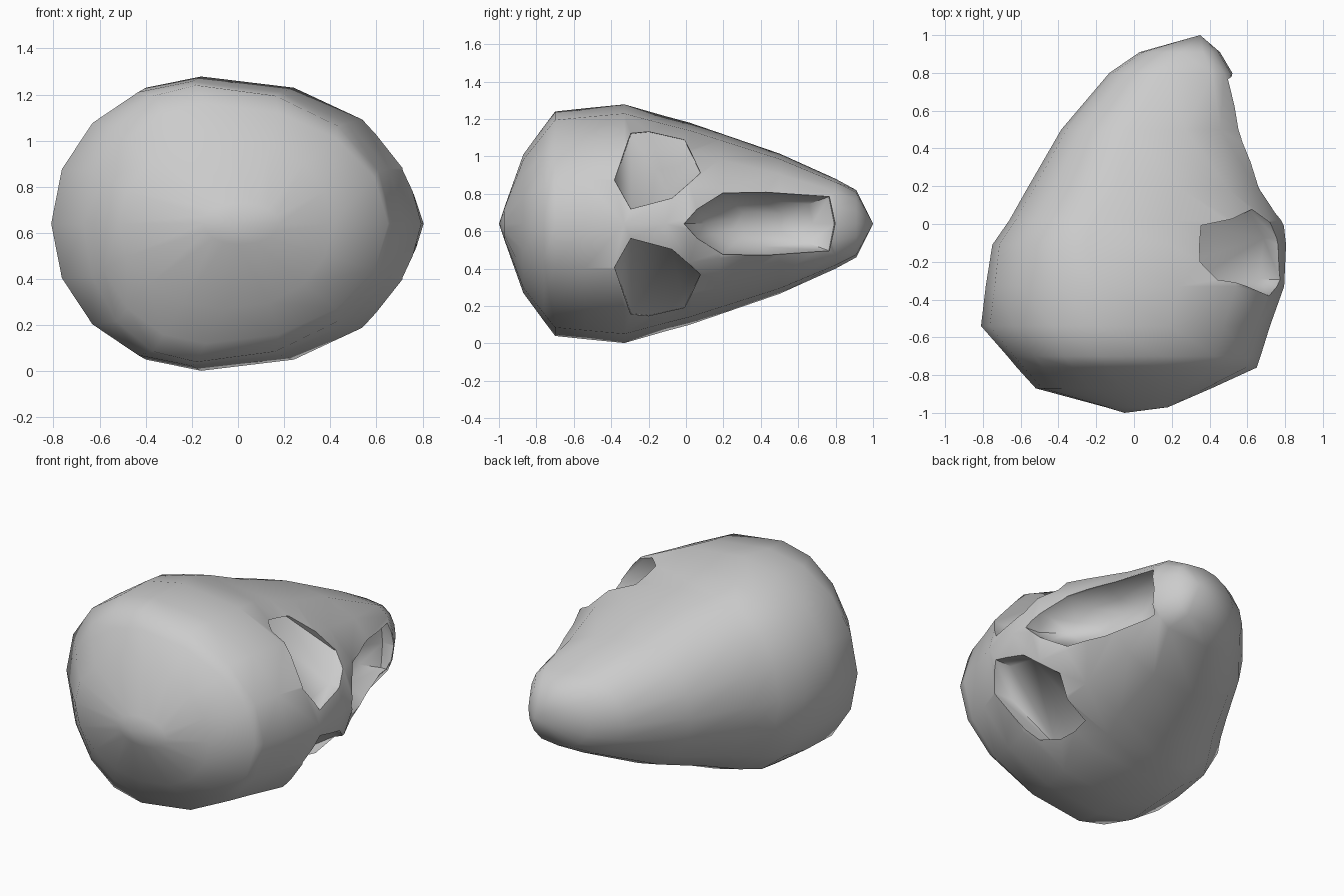
import bpy, bmesh, math

MID = 0.64   # height of the symmetry plane

cube = bpy.data.objects.get("Cube")
if cube:
    bpy.data.objects.remove(cube, do_unlink=True)

grey = bpy.data.materials.new("bone_grey")
grey.use_nodes = True
colour = (0.6, 0.6, 0.6, 1)
grey.diffuse_color = colour
grey.node_tree.nodes["Principled BSDF"].inputs["Base Color"].default_value = colour


def loft(name, rings, start=None, end=None):
    """Skin closed rings, closing each end with a pole point or a flat cap."""
    bm = bmesh.new()
    loops = [[bm.verts.new(p) for p in ring] for ring in rings]
    for a, b in zip(loops, loops[1:]):
        for i in range(len(a)):
            j = (i + 1) % len(a)
            bm.faces.new((a[i], a[j], b[j], b[i]))
    for loop, pole in ((loops[0], start), (loops[-1], end)):
        if pole:
            tip = bm.verts.new(pole)
            for i in range(len(loop)):
                bm.faces.new((loop[i], loop[(i + 1) % len(loop)], tip))
        else:
            bmesh.ops.triangulate(bm, faces=[bm.faces.new(loop)])
    bmesh.ops.recalc_face_normals(bm, faces=bm.faces)
    mesh = bpy.data.meshes.new(name)
    bm.to_mesh(mesh)
    bm.free()
    mesh.materials.append(grey)
    obj = bpy.data.objects.new(name, mesh)
    bpy.context.collection.objects.link(obj)
    return obj


def section(y, back, front, half, centre, power, sides=16):
    """Egg-shaped slice; a lower power gives a blunter front."""
    ring = []
    for i in range(sides):
        t = math.tau * i / sides
        c = math.cos(t)
        if c > 0:
            x = centre + (front - centre) * c ** power
        else:
            x = centre + (centre - back) * c
        ring.append((x, y, MID + half * math.sin(t)))
    return ring


def pit(name, outline, floor, layers):
    """Cutter tapering inwards; each layer is (depth below floor line, scale)."""
    cy = sum(p[0] for p in outline) / len(outline)
    cz = sum(p[1] for p in outline) / len(outline)
    rings = []
    for depth, scale in layers:
        pts = [(cy + (y - cy) * scale, cz + (z - cz) * scale) for y, z in outline]
        rings.append([(floor(y, z) - depth, y, MID + z) for y, z in pts])
    cutter = loft(name, rings)
    cutter.hide_render = True
    return cutter


def eye_floor(y, z):
    """Follow the face, sinking towards the brow."""
    half = 0.546 - 0.28 * y
    face = -0.26 + 1.04 * max(0, 1 - (z / half) ** 2) ** 0.45
    return face - 0.2 * (0.25 - y)


# Skull shell: crown at -y, chin at +y, face towards +x
profile = [
    (-0.97, -0.15, 0.18, 0.09, 0.0, 0.9),
    (-0.87, -0.52, 0.41, 0.37, -0.06, 0.9),
    (-0.76, -0.62, 0.65, 0.52, -0.14, 0.95),
    (-0.70, -0.67, 0.67, 0.60, -0.18, 0.95),
    (-0.54, -0.81, 0.72, 0.617, -0.2, 0.9),
    (-0.33, -0.785, 0.795, 0.638, -0.16, 0.9),
    (-0.11, -0.75, 0.805, 0.575, -0.26, 0.9),
    (0.02, -0.66, 0.79, 0.54, -0.22, 0.9),
    (0.18, -0.57, 0.71, 0.485, -0.1, 0.85),
    (0.50, -0.385, 0.61, 0.375, -0.02, 0.8),
    (0.80, -0.13, 0.52, 0.24, 0.15, 0.35),
    (0.91, 0.03, 0.455, 0.18, 0.25, 0.6),
]
skull = loft("skull", [section(*row) for row in profile],
             (-0.05, -1.0, MID), (0.35, 1.0, MID))

# Eye sockets: deepest at the brow, running out at the cheek
eye = [(-0.3, 0.49), (-0.2, 0.5), (0, 0.455), (0.09, 0.27),
       (-0.07, 0.13), (-0.3, 0.07), (-0.39, 0.23)]
cutters = []
for side, sign in (("left", 1), ("right", -1)):
    cutters.append(pit(side + "_eye_cutter", [(y, z * sign) for y, z in eye],
                       eye_floor, [(-0.6, 1.02), (0, 0.95)]))

# Open mouth: long bowl with a narrow rim
half = [(0.05, 0.08), (0.19, 0.17), (0.43, 0.175), (0.78, 0.15)]
mouth = [(-0.02, 0)] + half + [(0.81, 0)] + [(y, -z) for y, z in reversed(half)]
cutters.append(pit("mouth_cutter", mouth, lambda y, z: 0.75 - 0.32 * y,
                   [(-0.4, 1.03), (0.05, 0.96), (0.16, 0.7), (0.22, 0.35)]))

# Carve the openings and finish the shading
bpy.context.view_layer.objects.active = skull
skull.select_set(True)
for cutter in cutters:
    mod = skull.modifiers.new(cutter.name, "BOOLEAN")
    mod.operation = "DIFFERENCE"
    mod.solver = "EXACT"
    mod.object = cutter
    bpy.ops.object.modifier_apply(modifier=mod.name)
    bpy.data.objects.remove(cutter, do_unlink=True)
bpy.ops.object.shade_smooth_by_angle(angle=math.radians(50))
